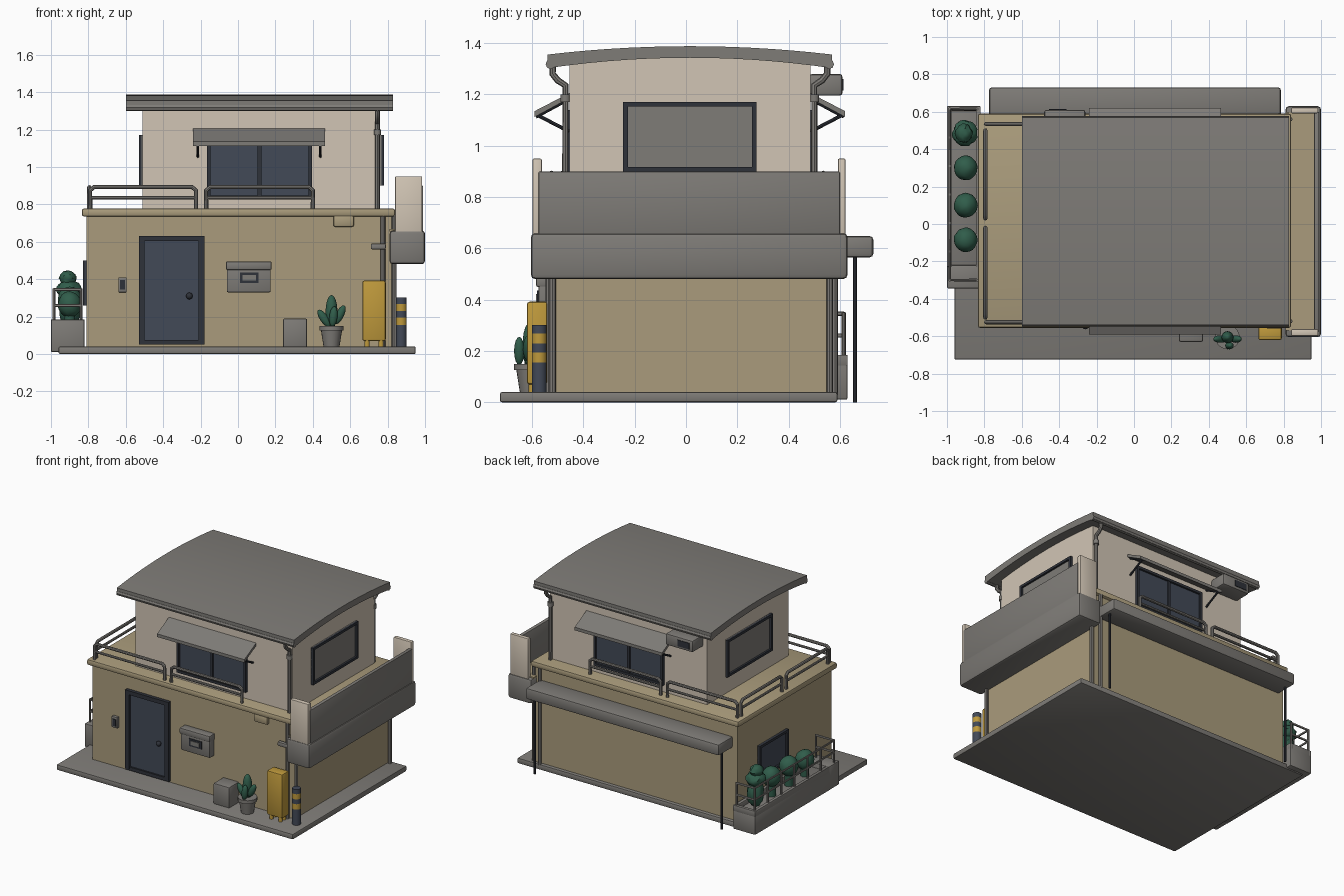
import bpy, bmesh, math, random
from mathutils import Vector, Matrix

if "Cube" in bpy.data.objects:
    bpy.data.objects.remove(bpy.data.objects["Cube"])
random.seed(4)

def mat(name, c):
    m = bpy.data.materials.new(name)
    m.diffuse_color = (*c, 1)
    m.use_nodes = True
    m.node_tree.nodes["Principled BSDF"].inputs["Base Color"].default_value = m.diffuse_color
    return m
TAN = mat("tan_wall", (0.40, 0.33, 0.20))
CREAM = mat("cream_wall", (0.64, 0.56, 0.46))
GRAY = mat("warm_gray", (0.21, 0.20, 0.185))
BLUE = mat("slate_blue", (0.055, 0.067, 0.095))
DARK = mat("dark_frame", (0.028, 0.032, 0.042))
GREEN = mat("plant_green", (0.03, 0.11, 0.07))
YELLOW = mat("yellow", (0.52, 0.32, 0.045))

def finish(bm, name, m):
    bmesh.ops.recalc_face_normals(bm, faces=bm.faces)
    me = bpy.data.meshes.new(name)
    bm.to_mesh(me)
    bm.free()
    ob = bpy.data.objects.new(name, me)
    bpy.context.collection.objects.link(ob)
    me.materials.append(m)
    bpy.ops.object.select_all(action='DESELECT')
    ob.select_set(True)
    bpy.context.view_layer.objects.active = ob
    bpy.ops.object.shade_smooth_by_angle(angle=math.radians(40))
    return ob

def box(name, x, y, z, m, bev=0.0):
    bm = bmesh.new()
    bmesh.ops.create_cube(bm, size=1)
    for v in bm.verts:
        v.co = [(a[0] + a[1]) / 2 + c * (a[1] - a[0]) for a, c in zip((x, y, z), v.co)]
    if bev:
        bmesh.ops.bevel(bm, geom=bm.edges[:], offset=bev, segments=2, affect='EDGES', profile=0.5)
    return finish(bm, name, m)

def extrude_x(name, prof, x0, x1, m):
    bm = bmesh.new()
    f = bm.faces.new([bm.verts.new((x0, y, z)) for y, z in prof])
    r = bmesh.ops.extrude_face_region(bm, geom=[f])
    bmesh.ops.translate(bm, vec=(x1 - x0, 0, 0), verts=[e for e in r['geom'] if isinstance(e, bmesh.types.BMVert)])
    return finish(bm, name, m)

def cyl(name, p, r1, r2, h, m, seg=20):
    bm = bmesh.new()
    bmesh.ops.create_cone(bm, cap_ends=True, segments=seg, radius1=r1, radius2=r2, depth=h,
                          matrix=Matrix.Translation((p[0], p[1], p[2] + h / 2)))
    return finish(bm, name, m)

def tube(name, pts, r, m, closed=False):
    cu = bpy.data.curves.new(name, 'CURVE')
    cu.dimensions = '3D'
    cu.bevel_depth, cu.bevel_resolution, cu.use_fill_caps = r, 2, True
    s = cu.splines.new('POLY')
    s.points.add(len(pts) - 1)
    for q, p in zip(s.points, pts):
        q.co = (*p, 1)
    cu.materials.append(m)
    ob = bpy.data.objects.new(name, cu)
    bpy.context.collection.objects.link(ob)
    bpy.ops.object.select_all(action='DESELECT')
    ob.select_set(True)
    bpy.context.view_layer.objects.active = ob
    bpy.ops.object.convert(target='MESH')
    bpy.ops.object.shade_smooth_by_angle(angle=math.radians(40))

def blob(name, p, s, m, jitter=0.0, rot=0.0):
    bm = bmesh.new()
    bmesh.ops.create_icosphere(bm, subdivisions=3, radius=1)
    for v in bm.verts:
        v.co *= 1 + random.uniform(-jitter, jitter)
    bmesh.ops.transform(bm, verts=bm.verts, matrix=Matrix.Translation(p) @ Matrix.Rotation(rot, 4, 'Y') @ Matrix.Diagonal((*s, 1)))
    return finish(bm, name, m)

# ground slab, ground floor and terrace ledge
box("ground_slab", (-0.96, 0.95), (-0.725, 0.59), (0, 0.04), GRAY, 0.008)
box("lower_storey", (-0.81, 0.82), (-0.52, 0.565), (0.03, 0.75), TAN)
box("terrace_ledge", (-0.835, 0.84), (-0.555, 0.59), (0.735, 0.778), TAN, 0.012)

# upper floor and arched roof
def arc(a, b, zc, drop, n=14):
    ys = [a + (b - a) * i / n for i in range(n + 1)]
    return [(y, zc - drop * ((y - 0.015) / 0.55) ** 2) for y in ys]
extrude_x("upper_storey", [(-0.455, 0.77)] + arc(-0.455, 0.485, 1.352, 0.04) + [(0.485, 0.77)], -0.51, 0.76, CREAM)
extrude_x("roof", arc(-0.54, 0.57, 1.388, 0.032) + arc(-0.54, 0.57, 1.343, 0.04)[::-1], -0.60, 0.83, GRAY)
for y, n in ((-0.528, "front"), (0.558, "back")):
    tube(n + "_gutter", [(-0.6, y, 1.318), (0.83, y, 1.318)], 0.019, GRAY)

# downpipes, upper and lower
for y, s in ((-0.47, -1), (0.5, 1)):
    tube("upper_downpipe", [(0.745, y + s * 0.05, 1.31), (0.745, y + s * 0.05, 1.28), (0.745, y + s * 0.03, 1.255),
                            (0.745, y, 1.235), (0.745, y, 0.77)], 0.013, GRAY)
    cyl("pipe_collar", (0.745, y, 1.17), 0.019, 0.019, 0.03, GRAY)
for x, y in ((0.775, -0.535), (0.775, 0.58), (0.835, -0.52), (0.835, 0.56)):
    tube("lower_downpipe", [(x, y, 0.03), (x, y, 0.74)], 0.013, GRAY)
box("pipe_valve", (0.71, 0.79), (-0.56, -0.53), (0.56, 0.59), GRAY, 0.006)

# framed windows: axis 'y' faces front/back, axis 'x' faces the sides
def window(name, axis, d, s, u, z, pane, mullion=False):
    def part(n, uu, zz, t, m):
        dd = tuple(sorted((d - s * 0.01, d + s * t)))
        box(name + n, *((uu, dd, zz) if axis == 'y' else (dd, uu, zz)), m)
    w = 0.018
    part("_pane", u, z, 0.006, pane)
    part("_frame_bottom", u, (z[0], z[0] + w), 0.02, DARK)
    part("_frame_top", u, (z[1] - w, z[1]), 0.02, DARK)
    part("_frame_side_a", (u[0], u[0] + w), z, 0.02, DARK)
    part("_frame_side_b", (u[1] - w, u[1]), z, 0.02, DARK)
    if mullion:
        c = (u[0] + u[1]) / 2
        part("_mullion", (c - 0.01, c + 0.01), z, 0.015, DARK)
window("front_window", 'y', -0.455, -1, (-0.165, 0.395), (0.83, 1.14), BLUE, True)
window("back_window", 'y', 0.485, 1, (-0.165, 0.395), (0.83, 1.14), BLUE, True)
window("right_window", 'x', 0.76, 1, (-0.245, 0.275), (0.9, 1.17), GRAY)
window("left_window", 'x', -0.51, -1, (-0.245, 0.275), (0.9, 1.17), GRAY)
window("lower_left_window", 'x', -0.81, -1, (0.0, 0.33), (0.26, 0.5), BLUE)

# awnings with struts
for y, s in ((-0.455, -1), (0.485, 1)):
    o = y + s * 0.135
    extrude_x("awning", [(y, 1.205), (o, 1.135), (o, 1.112), (y, 1.185)], -0.24, 0.465, GRAY)
    for x in (-0.215, 0.44):
        tube("awning_strut", [(x, o - s * 0.01, 1.12), (x, y, 1.055)], 0.007, DARK)
        tube("awning_arm", [(x, y, 1.183), (x, o - s * 0.005, 1.113)], 0.007, DARK)

# air conditioner on the back wall
box("air_conditioner", (-0.48, -0.26), (0.48, 0.61), (1.195, 1.28), GRAY, 0.012)
box("air_conditioner_grille", (-0.455, -0.36), (0.605, 0.614), (1.215, 1.26), DARK)

# terrace railings, two sections per side
def railing(a, b):
    a, b = Vector(a), Vector(b)
    d = (b - a).normalized() * 0.02
    up = Vector((0, 0, 1))
    tube("railing_loop", [a, a + up * 0.105, a + d + up * 0.122, b - d + up * 0.122, b + up * 0.105, b], 0.0115, GRAY)
    tube("railing_bar", [a + up * 0.065, b + up * 0.065], 0.009, GRAY)
for y in (-0.525, 0.535):
    railing((-0.79, y, 0.77), (-0.225, y, 0.77))
    railing((-0.17, y, 0.77), (0.4, y, 0.77))
railing((-0.795, -0.5, 0.77), (-0.795, -0.02, 0.77))
railing((-0.795, 0.03, 0.77), (-0.795, 0.5, 0.77))

# side balcony on the right
box("balcony_trough", (0.81, 1.0), (-0.605, 0.63), (0.48, 0.66), GRAY, 0.018)
box("balcony_floor", (0.81, 0.965), (-0.57, 0.6), (0.655, 0.668), TAN)
box("balcony_panel", (0.962, 0.99), (-0.575, 0.6), (0.65, 0.9), GRAY, 0.006)
for y in ((-0.598, -0.562), (0.592, 0.622)):
    box("balcony_end_wall", (0.84, 0.985), y, (0.6, 0.95), CREAM, 0.006)

# back canopy with thin posts
box("back_canopy", (-0.775, 0.785), (0.56, 0.73), (0.565, 0.648), GRAY, 0.014)
for x in (-0.75, 0.76):
    tube("canopy_post", [(x, 0.658, 0), (x, 0.658, 0.58)], 0.008, DARK)

# front door
F = -0.52
box("door", (-0.51, -0.2), (F - 0.008, F + 0.02), (0.06, 0.61), BLUE)
for x in ((-0.53, -0.5), (-0.21, -0.18)):
    box("door_jamb", x, (F - 0.025, F + 0.01), (0.06, 0.63), DARK)
box("door_lintel", (-0.53, -0.18), (F - 0.025, F + 0.01), (0.603, 0.632), DARK)
box("door_sill", (-0.53, -0.18), (F - 0.02, F + 0.01), (0.05, 0.075), DARK)
blob("door_knob", (-0.26, F - 0.025, 0.31), (0.018, 0.018, 0.018), DARK)

# wall fittings
box("intercom", (-0.64, -0.595), (F - 0.025, F), (0.33, 0.41), GRAY, 0.004)
box("intercom_face", (-0.63, -0.605), (F - 0.03, F - 0.02), (0.345, 0.395), DARK)
box("mailbox", (-0.06, 0.175), (F - 0.055, F), (0.33, 0.49), GRAY, 0.008)
box("mailbox_lid", (-0.065, 0.18), (F - 0.065, F), (0.45, 0.495), GRAY, 0.008)
box("mailbox_slot", (0.01, 0.11), (F - 0.06, F - 0.05), (0.38, 0.435), DARK)
box("mailbox_plate", (0.025, 0.095), (F - 0.064, F - 0.055), (0.392, 0.422), GRAY)
box("eave_lamp", (0.51, 0.62), (F - 0.03, F), (0.68, 0.74), TAN, 0.01)
box("utility_box", (0.24, 0.37), (-0.63, -0.51), (0.035, 0.19), GRAY, 0.01)

# potted cactus
P = (0.5, -0.605)
cyl("plant_pot", (*P, 0.035), 0.042, 0.057, 0.095, GRAY)
cyl("plant_pot_rim", (*P, 0.125), 0.065, 0.065, 0.025, GRAY)
blob("cactus_stem", (*P, 0.225), (0.032, 0.032, 0.09), GREEN)
for dx, dy, dz, r in ((0.045, -0.01, 0.21, 0.45), (-0.04, -0.01, 0.19, -0.6), (0.01, -0.045, 0.2, 0.1)):
    blob("cactus_lobe", (P[0] + dx, P[1] + dy, dz), (0.022, 0.02, 0.055), GREEN, 0, r)

# yellow cabinet on feet
box("yellow_cabinet", (0.665, 0.79), (-0.62, -0.54), (0.07, 0.392), YELLOW, 0.01)
for x in (0.69, 0.765):
    for y in (-0.6, -0.56):
        cyl("cabinet_foot", (x, y, 0.035), 0.014, 0.014, 0.04, YELLOW, 10)

# striped bollard
for z, h, m in ((0.035, 0.12, BLUE), (0.155, 0.04, YELLOW), (0.195, 0.035, BLUE), (0.23, 0.038, YELLOW), (0.268, 0.034, BLUE)):
    cyl("bollard_band", (0.873, -0.572, z), 0.029, 0.029, h, m)

# planter: walls, soil, end block
box("planter_end_block", (-1.0, -0.82), (-0.345, -0.22), (0.01, 0.185), GRAY, 0.01)
box("planter_body", (-1.0, -0.82), (-0.24, 0.63), (0.01, 0.15), GRAY, 0.008)
for x in ((-1.0, -0.975), (-0.845, -0.82)):
    box("planter_rim", x, (-0.23, 0.63), (0.14, 0.185), GRAY, 0.005)
box("planter_end_rim", (-1.0, -0.82), (0.605, 0.63), (0.14, 0.185), GRAY, 0.005)

# planter fence
fx, fy = (-0.985, -0.84), (-0.3, 0.615)
for z in (0.26, 0.345):
    tube("fence_rail", [(fx[1], fy[0], z), (fx[0], fy[0], z), (fx[0], fy[1], z), (fx[1], fy[1], z)], 0.008, GRAY)
for i in range(7):
    y = fy[0] + (fy[1] - fy[0]) * i / 6
    tube("fence_post", [(fx[0], y, 0.15), (fx[0], y, 0.35)], 0.008, GRAY)
for y in fy:
    tube("fence_end_post", [(fx[1], y, 0.15), (fx[1], y, 0.35)], 0.008, GRAY)

# shrubs
for y, z in ((-0.085, 0.265), (0.1, 0.29), (0.3, 0.29)):
    blob("shrub", (-0.9, y, z), (0.063, 0.066, 0.07), GREEN, 0.03)
    cyl("shrub_stem", (-0.9, y, 0.14), 0.03, 0.03, 0.1, GREEN, 10)
blob("tall_shrub_low", (-0.9, 0.485, 0.24), (0.055, 0.06, 0.1), GREEN, 0.06)
blob("tall_shrub_mid", (-0.905, 0.485, 0.345), (0.066, 0.068, 0.05), GREEN, 0.08)
blob("tall_shrub_top", (-0.91, 0.485, 0.405), (0.045, 0.05, 0.04), GREEN, 0.08)
